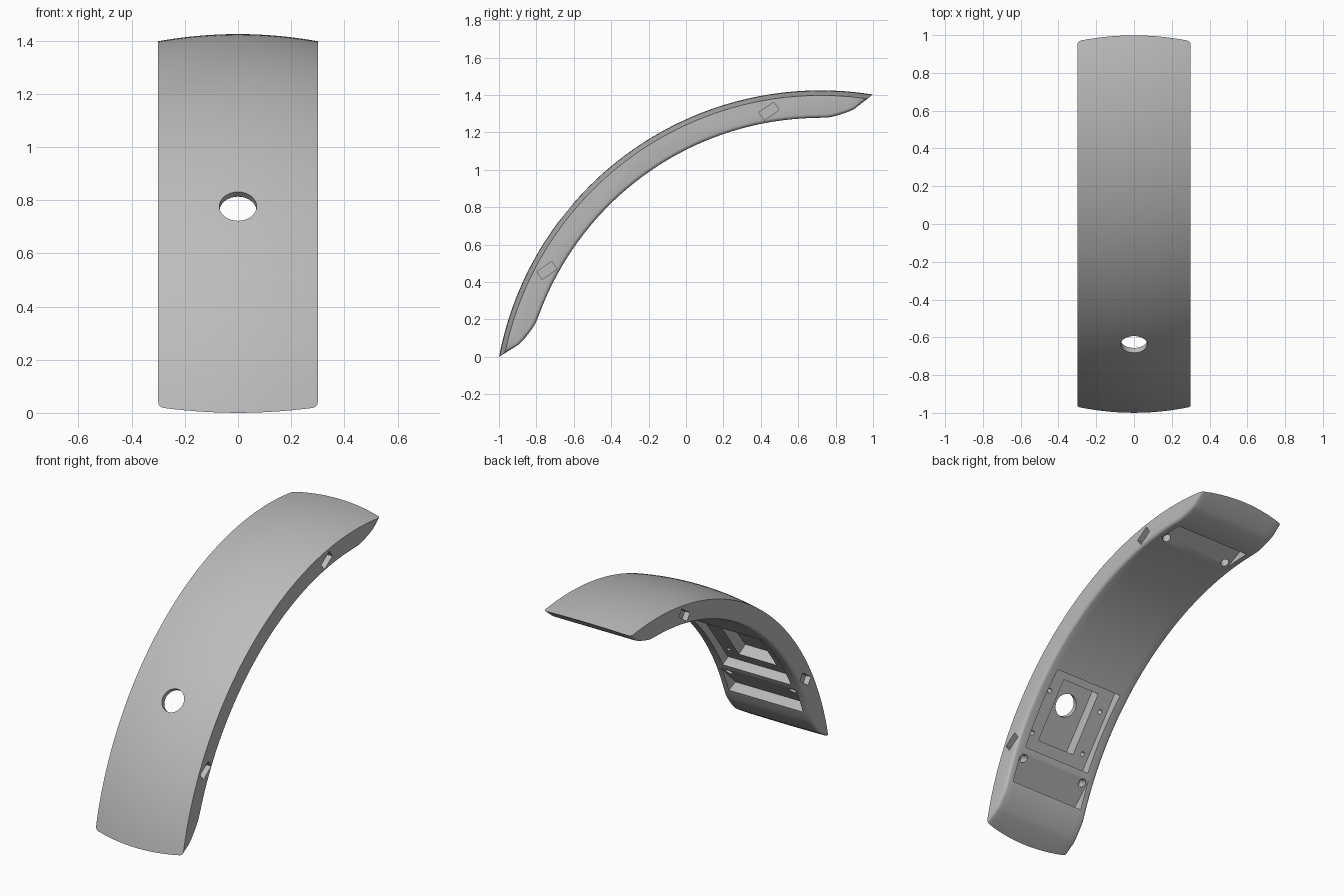
import bpy, bmesh, math
from mathutils import Vector, Matrix

if "Cube" in bpy.data.objects:
    bpy.data.objects.remove(bpy.data.objects["Cube"], do_unlink=True)

CY, CZ, MID = 0.72, -0.325, 0.612      # arc centre and middle angle
R_OUT, HALF_W, CROWN, FILLET = 1.75, 0.3, 0.027, 0.02


def polar(x, a, r):
    """Point at angle a from the middle of the arc, radius r."""
    return Vector((x, CY - r * math.sin(MID + a), CZ + r * math.cos(MID + a)))


def make_object(name, bm):
    bmesh.ops.recalc_face_normals(bm, faces=bm.faces)
    mesh = bpy.data.meshes.new(name)
    bm.to_mesh(mesh)
    bm.free()
    obj = bpy.data.objects.new(name, mesh)
    bpy.context.collection.objects.link(obj)
    return obj


def loft(name, rings):
    bm = bmesh.new()
    loops = [[bm.verts.new(p) for p in ring] for ring in rings]
    n = len(loops[0])
    for a, b in zip(loops, loops[1:]):
        for i in range(n):
            j = (i + 1) % n
            bm.faces.new((a[i], a[j], b[j], b[i]))
    bm.faces.new(loops[0])
    bm.faces.new(loops[-1])
    return make_object(name, bm)


# Curved panel: crowned outside, smooth inside, swept-up ends
end_curve = [(0.60, 1.603), (0.64, 1.606), (0.67, 1.62), (0.70, 1.64), (0.72, 1.659)]
inner = end_curve[::-1]
inner += [(0.6 - 1.2 * i / 40, 1.603) for i in range(1, 40)]
inner += [(-a, r) for a, r in end_curve]


def panel_ring(x):
    r_out = R_OUT - CROWN * (x / HALF_W) ** 2
    d = max(0, abs(x) - HALF_W + FILLET)
    lift = FILLET - math.sqrt(max(0, FILLET ** 2 - d ** 2))
    tip = 0.72 + (r_out - 1.659 - lift) * 0.57
    outer = [(-tip + 2 * tip * i / 64, r_out) for i in range(65)]
    return [polar(x, a, r) for a, r in outer] + [polar(x, a, r + lift) for a, r in inner]


half = [0.28 * i / 7 for i in range(1, 8)]
half += [HALF_W - FILLET + FILLET * math.sin(math.radians(t)) for t in (25, 45, 65, 90)]
columns = [-x for x in reversed(half)] + [0] + half
panel = loft("curved_panel", [panel_ring(x) for x in columns])


# Cutters
def prism(name, points, x0, x1):
    return loft(name, [[Vector((x, p.y, p.z)) for p in points] for x in (x0, x1)])


def recess(name, a0, a1, floor, w):
    corners = [(a0, 1.5), (a0, floor), (a1, floor), (a1, 1.5)]
    return prism(name, [polar(0, a, r) for a, r in corners], -w, w)


def bore(name, x, a, r0, r1, radius, sides=24):
    bm = bmesh.new()
    bmesh.ops.create_cone(bm, cap_ends=True, segments=sides, radius1=radius,
                          radius2=radius, depth=r1 - r0)
    turn = Matrix.Rotation(MID + a, 4, "X")
    bm.transform(Matrix.Translation(polar(x, a, (r0 + r1) / 2)) @ turn)
    return make_object(name, bm)


cutters = [
    recess("outer_recess", 0.165, 0.47, 1.665, 0.235),
    recess("inner_recess", 0.195, 0.425, 1.728, 0.13),
    bore("window_hole", 0, 0.277, 1.5, 1.9, 0.07, 48),
]
for side in (-1, 1):
    # Wedge pocket near each end
    wedge = [(0.49, 1.5), (0.49, 1.6), (0.605, 1.675), (0.605, 1.5)]
    cutters.append(prism("end_pocket", [polar(0, a * side, r) for a, r in wedge], -0.255, 0.255))
    for x in (-1, 1):
        cutters.append(bore("pocket_screw_hole", 0.22 * x, 0.51 * side, 1.5, 1.67, 0.024))
        cutters.append(bore("recess_screw_hole", 0.19 * x, 0.33 + 0.08 * side, 1.5, 1.695, 0.014, 16))
        # Blind slots in the side walls, parallel to the chord
        c = polar(0, 0.455 * side + 0.01, 1.662)
        u = Vector((0, 0.82, 0.57)) * 0.048
        v = Vector((0, -0.57, 0.82)) * 0.025
        slot = [c - u - v, c + u - v, c + u + v, c - u + v]
        cutters.append(prism("side_slot", slot, 0.265 * x, 0.35 * x))

bpy.ops.object.select_all(action="DESELECT")
bpy.context.view_layer.objects.active = panel
panel.select_set(True)
for cutter in cutters:
    cutter.hide_render = True
    mod = panel.modifiers.new("cut", "BOOLEAN")
    mod.operation, mod.solver, mod.object = "DIFFERENCE", "EXACT", cutter
    bpy.ops.object.modifier_apply(modifier=mod.name)
    bpy.data.objects.remove(cutter, do_unlink=True)

# Single grey finish
grey = bpy.data.materials.new("plain_grey")
grey.use_nodes = True
grey.diffuse_color = (0.5, 0.5, 0.5, 1)
grey.node_tree.nodes["Principled BSDF"].inputs["Base Color"].default_value = (0.5, 0.5, 0.5, 1)
panel.data.materials.clear()
panel.data.materials.append(grey)
bpy.ops.object.shade_smooth_by_angle(angle=math.radians(30))
